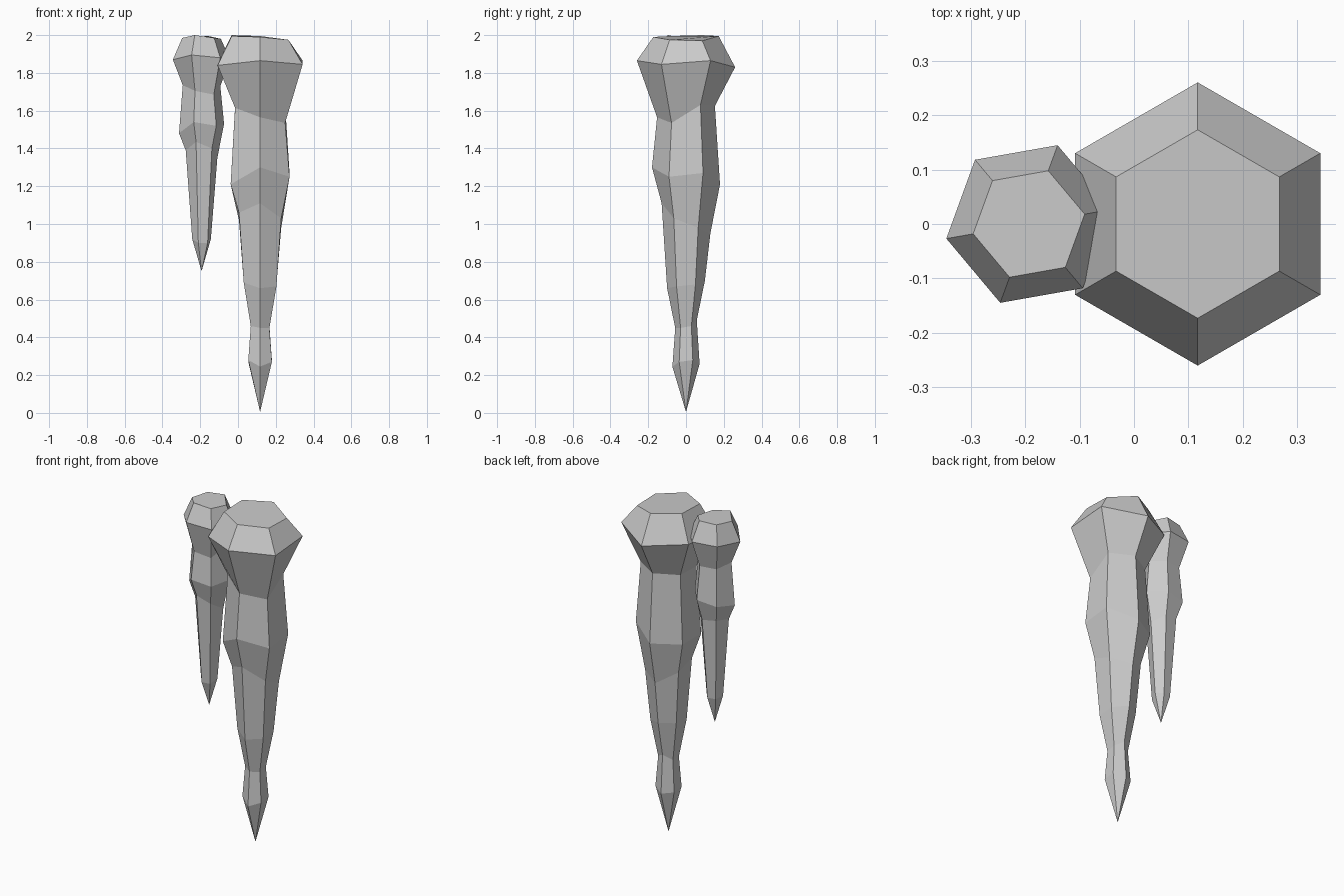
import bpy, bmesh
from math import sin, cos, radians

if "Cube" in bpy.data.objects:
    bpy.data.objects.remove(bpy.data.objects["Cube"])


def icicle(name, cx, start, tip_z, rings):
    """Six-sided spike: each ring is a radius, a base height and six small height shifts (in hundredths)."""
    bm = bmesh.new()
    loops = []
    for r, z, shifts in rings:
        loops.append([bm.verts.new((cx + r * cos(radians(start + 60 * i)),
                                    r * sin(radians(start + 60 * i)),
                                    z + s / 100)) for i, s in enumerate(shifts)])
    tip = bm.verts.new((cx, 0, tip_z))
    bm.faces.new(loops[0])
    for a, b in zip(loops, loops[1:]):
        for i in range(6):
            j = (i + 1) % 6
            bm.faces.new((a[i], b[i], b[j], a[j]))
    for i in range(6):
        bm.faces.new((loops[-1][i], tip, loops[-1][(i + 1) % 6]))
    bmesh.ops.recalc_face_normals(bm, faces=bm.faces)
    mesh = bpy.data.meshes.new(name)
    bm.to_mesh(mesh)
    bm.free()
    ob = bpy.data.objects.new(name, mesh)
    bpy.context.collection.objects.link(ob)
    return ob


# Large stalactite, hanging down to the ground
icicle("large_stalactite", 0.117, 30, 0.005, [
    (0.173, 1.98, (-1, 1.5, 2, 1.5, 1, -0.5)),
    (0.260, 1.85, (1.5, -2, 0, -1, 1.5, -0.5)),
    (0.153, 1.58, (5, 4.5, 4, 3.5, -1.5, -4.5)),
    (0.180, 1.25, (2, -4, -4, -4, 5, 0)),
    (0.129, 1.05, (-7, -10, -3, 1, 6, -2)),
    (0.100, 0.68, (0, 2, 2, 1, -2, -1)),
    (0.057, 0.46, (0, 3, 0, 0, -1, -1)),
    (0.072, 0.26, (2, 0, 1, 2, -1.5, 1)),
])

# Small stalactite beside it, twisted slightly
icicle("small_stalactite", -0.193, 10, 0.75, [
    (0.104, 1.99, (-1, 0.5, 0, -0.5, 1, -0.5)),
    (0.154, 1.88, (-1, 0, 0, -1, 1.5, 0)),
    (0.101, 1.71, (2, 1, 1, 2.5, -0.5, -2.5)),
    (0.121, 1.52, (1, 0, -2, -4, 2, 0)),
    (0.085, 1.40, (-5, -1, 0, -1, 3.5, 0)),
    (0.050, 0.91, (1, 0, 0, 1, -1, -1)),
])
